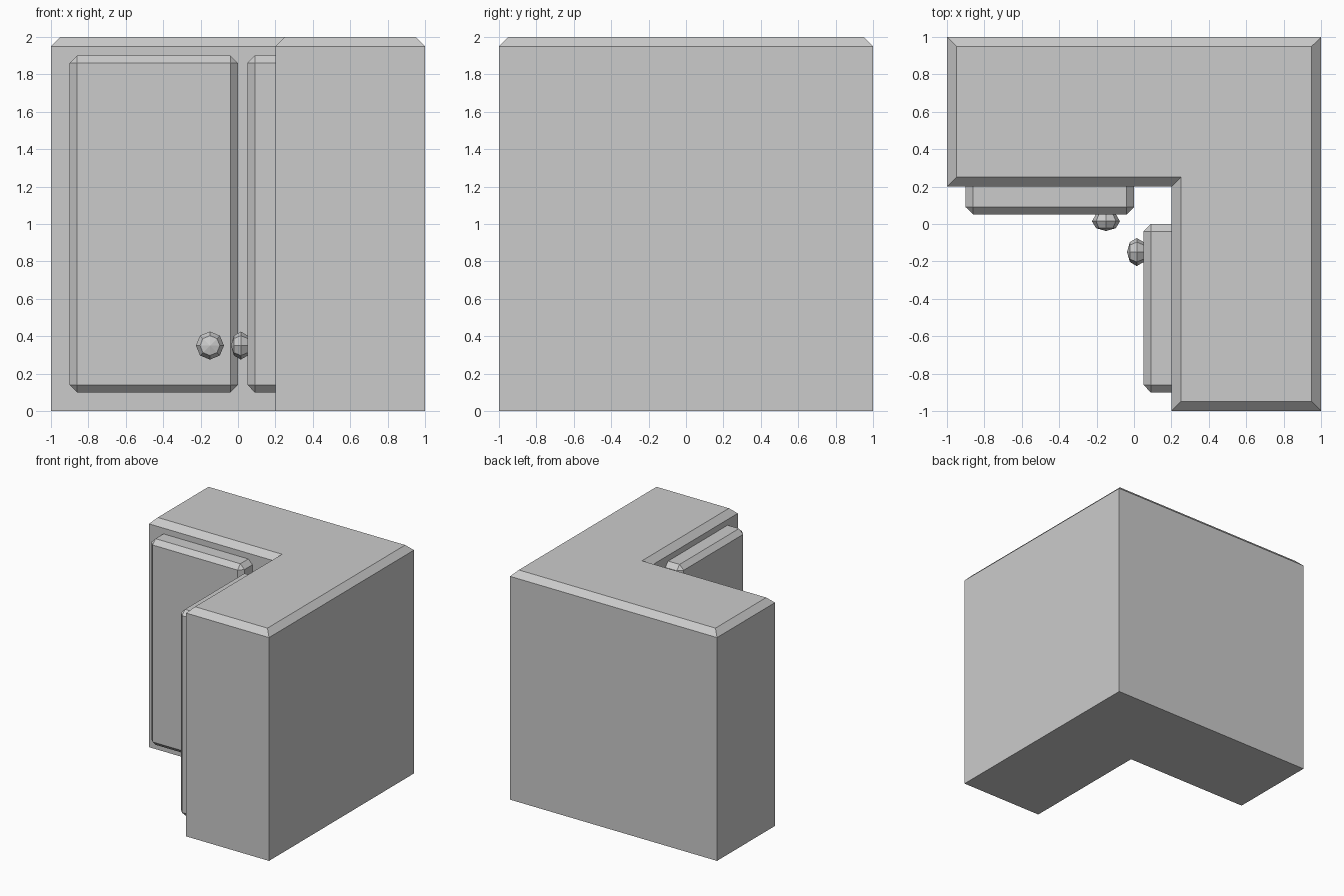
import bpy, bmesh
from mathutils import Matrix

if "Cube" in bpy.data.objects:
    bpy.data.objects.remove(bpy.data.objects["Cube"])

SWAP = Matrix(((0, 1, 0, 0), (1, 0, 0, 0), (0, 0, 1, 0), (0, 0, 0, 1)))


def finish(bm, name, swap=False):
    """Turn a bmesh into an object, optionally reflected across the x = y diagonal."""
    if swap:
        bm.transform(SWAP)
    bmesh.ops.recalc_face_normals(bm, faces=bm.faces)
    mesh = bpy.data.meshes.new(name)
    bm.to_mesh(mesh)
    bm.free()
    obj = bpy.data.objects.new(name, mesh)
    bpy.context.collection.objects.link(obj)
    return obj


# L-shaped corner cabinet body with a chamfered top rim
def outline(i):
    return [(-1 + i, 1 - i), (-1 + i, 0.2 + i), (0.2 + i, 0.2 + i),
            (0.2 + i, -1 + i), (1 - i, -1 + i), (1 - i, 1 - i)]


bm = bmesh.new()
rings = [[bm.verts.new((x, y, z)) for x, y in outline(i)]
         for i, z in ((0, 0), (0, 1.95), (0.05, 2))]
for a, b in zip(rings, rings[1:]):
    for k in range(6):
        n = (k + 1) % 6
        bm.faces.new((a[k], a[n], b[n], b[k]))
bm.faces.new(rings[0][::-1])
bm.faces.new(rings[2])
finish(bm, "cabinet_body")

# Matching door and knob on each inner face
for side, swap in (("left", False), ("right", True)):
    # Door: slab chamfered on every edge, set into the body
    bm = bmesh.new()
    bmesh.ops.create_cube(bm, size=1, matrix=Matrix.Translation((-0.45, 0.2, 1))
                          @ Matrix.Diagonal((0.9, 0.3, 1.8, 1)))
    bmesh.ops.bevel(bm, geom=bm.edges[:], offset=0.04, segments=1,
                    profile=0.5, affect='EDGES')
    finish(bm, side + "_door", swap)

    # Knob: flattened low-poly ball with its pole facing out
    bm = bmesh.new()
    bmesh.ops.create_uvsphere(bm, u_segments=8, v_segments=4, radius=0.075,
                              matrix=Matrix.Translation((-0.15, 0.015, 0.35))
                              @ Matrix.Diagonal((1, 0.7, 1, 1))
                              @ Matrix.Rotation(1.5707963, 4, 'X'))
    finish(bm, side + "_knob", swap)
